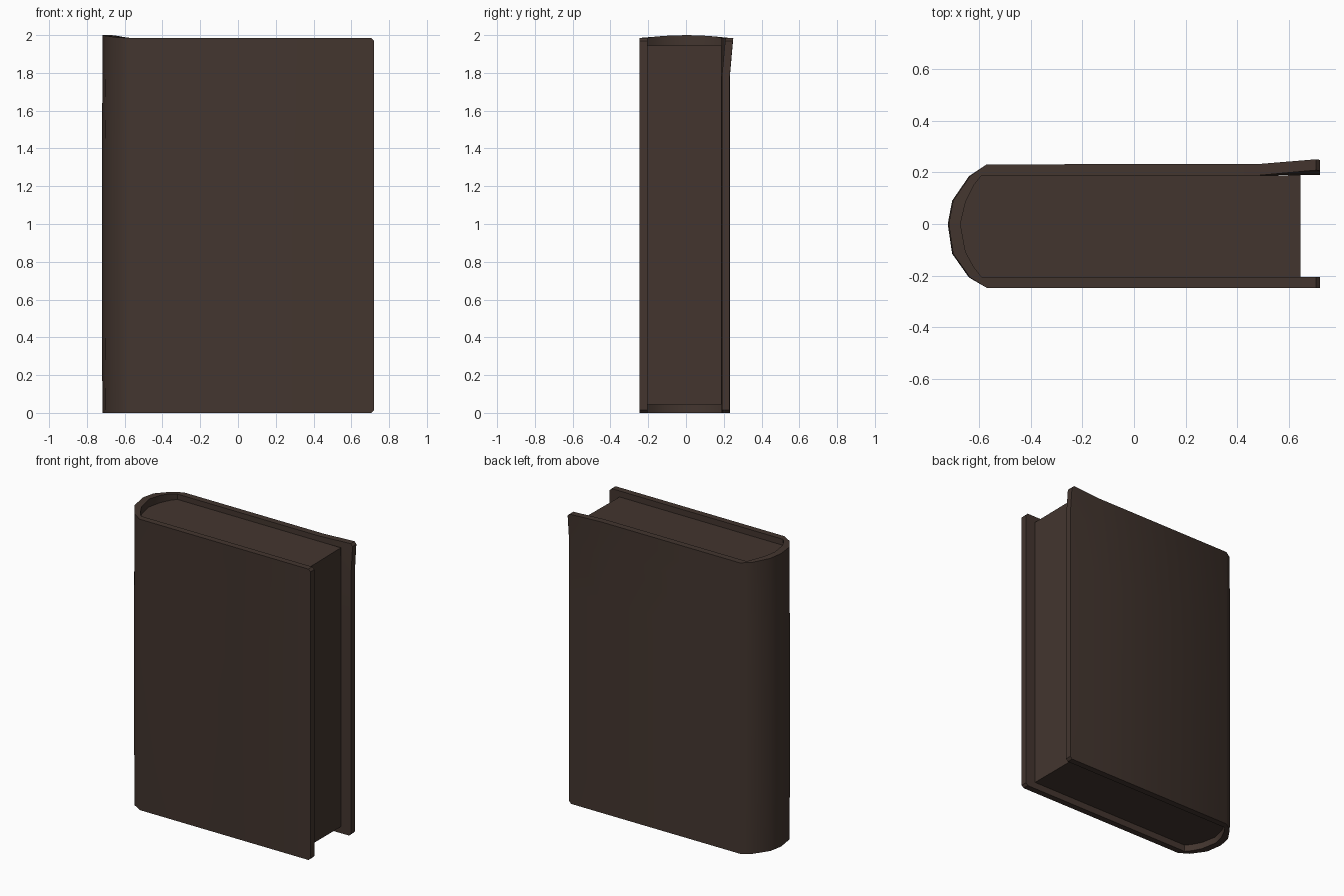
import bpy, bmesh

if "Cube" in bpy.data.objects:
    bpy.data.objects.remove(bpy.data.objects["Cube"])

leather = bpy.data.materials.new("dark_brown")
leather.diffuse_color = (0.056, 0.036, 0.028, 1)
leather.use_nodes = True
leather.node_tree.nodes["Principled BSDF"].inputs["Base Color"].default_value = leather.diffuse_color


def make_object(name, bm):
    bmesh.ops.recalc_face_normals(bm, faces=bm.faces)
    mesh = bpy.data.meshes.new(name)
    bm.to_mesh(mesh)
    bm.free()
    ob = bpy.data.objects.new(name, mesh)
    bpy.context.collection.objects.link(ob)
    mesh.materials.append(leather)
    bpy.ops.object.select_all(action='DESELECT')
    bpy.context.view_layer.objects.active = ob
    ob.select_set(True)
    bpy.ops.object.shade_smooth_by_angle(angle=0.7)
    return ob


# U-shaped cover section: (outer x, outer y, inner x, inner y)
section = [
    (0.72, -0.247, 0.72, -0.205), (0.705, -0.247, 0.705, -0.205),
    (-0.57, -0.247, -0.59, -0.205), (-0.635, -0.207, -0.62, -0.167),
    (-0.70, -0.115, -0.652, -0.108), (-0.717, 0.0, -0.672, 0.0),
    (-0.70, 0.09, -0.652, 0.085), (-0.635, 0.185, -0.62, 0.15),
    (-0.57, 0.231, -0.59, 0.188), (0.48, 0.232, 0.48, 0.188),
    (0.705, 0.232, 0.705, 0.19), (0.72, 0.231, 0.72, 0.19)]
levels = [0.0, 0.4, 1.0, 1.45, 1.78, 1.985]


def cover_point(x, y, z):
    if x > 0.71:                              # clipped outer corners
        z = min(max(z, 0.015), 1.97)
    if x < -0.6:                              # slightly bowed spine
        if z > 1.98:
            z += 0.015 * max(0, 1 - (y / 0.22) ** 2)
        if 0.3 < z < 1.5:
            x -= 0.004
    if x > 0.6 and y > 0:                     # bent upper corner of back board
        y += 0.018 * max(0, (z - 1.78) / 0.2)
    return x, y, z


bm = bmesh.new()
grid = [[[bm.verts.new(cover_point(c[k], c[k + 1], z)) for c in section]
         for z in levels] for k in (0, 2)]
out, inn = grid
n, m = len(section), len(levels)
for side in grid:
    for j in range(m - 1):
        for i in range(n - 1):
            bm.faces.new((side[j][i], side[j][i + 1], side[j + 1][i + 1], side[j + 1][i]))
for j in (0, m - 1):                          # top and bottom rims
    for i in range(n - 1):
        bm.faces.new((out[j][i], out[j][i + 1], inn[j][i + 1], inn[j][i]))
for i in (0, n - 1):                          # fore edges
    for j in range(m - 1):
        bm.faces.new((out[j][i], out[j + 1][i], inn[j + 1][i], inn[j][i]))
make_object("cover", bm)

# Page block fills the inside of the cover
outline = [(0.645, -0.206)] + [(c[2] - 0.001, c[3]) for c in section[2:10]] + [(0.645, 0.189)]
bm = bmesh.new()
low = [bm.verts.new((x, y, 0.045)) for x, y in outline]
high = [bm.verts.new((x, y, 1.944 + 0.012 * (y + 0.2))) for x, y in outline]
bm.faces.new(low)
bm.faces.new(high)
for i in range(len(outline)):
    k = (i + 1) % len(outline)
    bm.faces.new((low[i], low[k], high[k], high[i]))
make_object("pages", bm)
